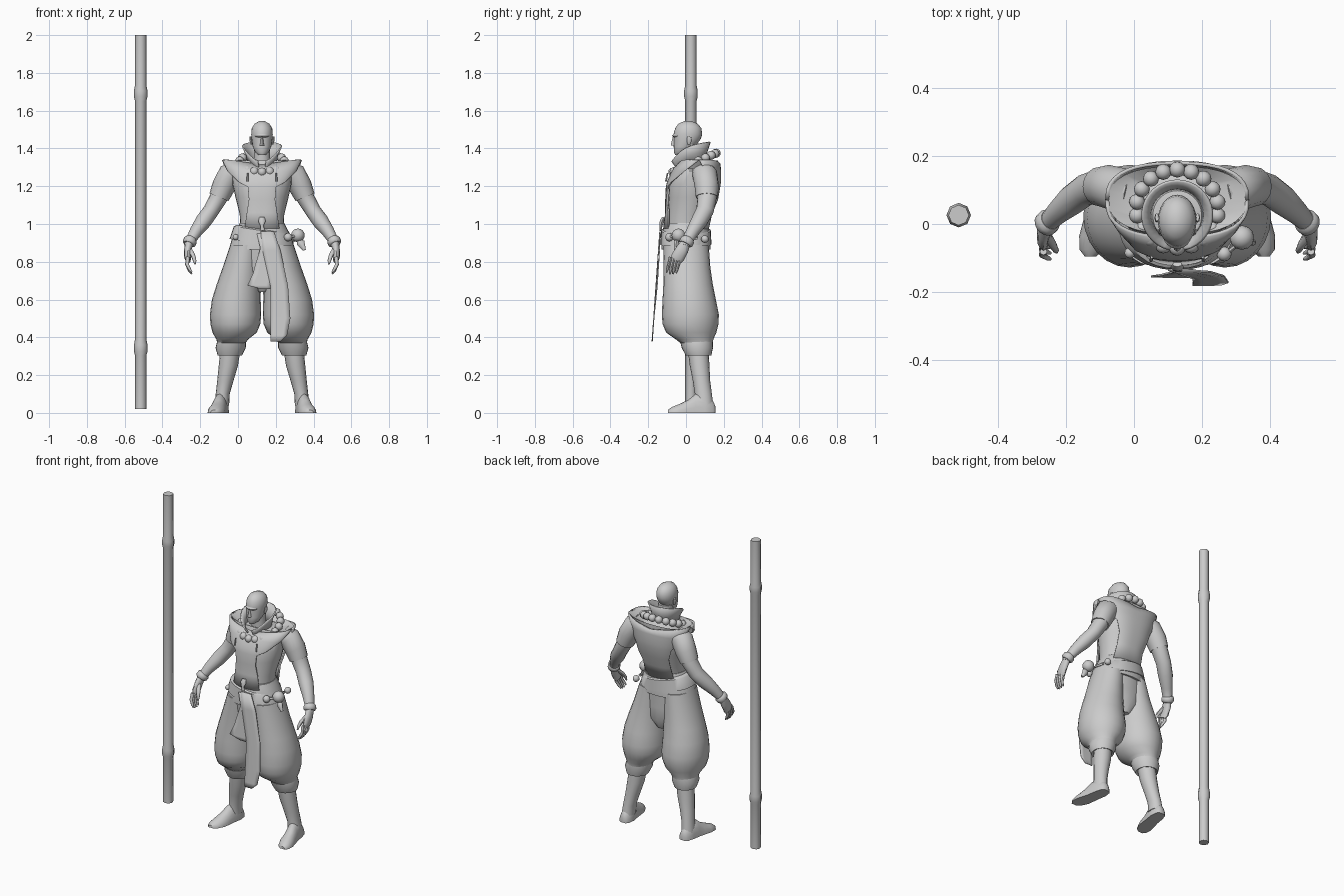
import bpy, bmesh, math
from mathutils import Vector

CX = 0.127  # figure stands beside the staff
grey = bpy.data.materials.new("stone_grey")
grey.diffuse_color = (0.6, 0.6, 0.6, 1)


def finish(name, bm, thick=0, angle=45):
    bmesh.ops.recalc_face_normals(bm, faces=bm.faces)
    me = bpy.data.meshes.new(name)
    bm.to_mesh(me)
    bm.free()
    ob = bpy.data.objects.new(name, me)
    bpy.context.collection.objects.link(ob)
    me.materials.append(grey)
    if thick:
        m = ob.modifiers.new("thickness", "SOLIDIFY")
        m.thickness, m.offset = thick, 0
    bpy.ops.object.select_all(action='DESELECT')
    ob.select_set(True)
    bpy.context.view_layer.objects.active = ob
    bpy.ops.object.shade_smooth_by_angle(angle=math.radians(angle))
    return ob


def skin(name, rows, closed=True, caps=True, thick=0, angle=45):
    """Bridge rows of points into a surface."""
    bm = bmesh.new()
    vs = [[bm.verts.new(p) for p in r] for r in rows]
    n = len(rows[0])
    for a, b in zip(vs, vs[1:]):
        for i in range(n if closed else n - 1):
            j = (i + 1) % n
            bm.faces.new((a[i], a[j], b[j], b[i]))
    if closed and caps:
        bm.faces.new(vs[0])
        bm.faces.new(vs[-1])
    return finish(name, bm, thick, angle)


def oval(cx, cy, z, rx, ry, n=24, p=2.0, tilt=0):
    pts = []
    for i in range(n):
        c, s = math.cos(2 * math.pi * i / n), math.sin(2 * math.pi * i / n)
        x = rx * math.copysign(abs(c) ** (2 / p), c)
        y = ry * math.copysign(abs(s) ** (2 / p), s)
        pts.append((cx + x, cy + y, z + tilt * x))
    return pts


def loft(name, rings, n=24, p=2.0, tilt=0, angle=45):
    """Rings are (dx, cy, z, rx, ry)."""
    return skin(name, [oval(CX + r[0], *r[1:], n, p, tilt) for r in rings], angle=angle)


def tube(name, pts, s=1, n=12):
    """Path of (dx, y, z, radius across, radius along y), mirrored by s."""
    P = [Vector((CX + s * q[0], q[1], q[2])) for q in pts]
    rows = []
    for i, q in enumerate(pts):
        t = (P[min(i + 1, len(P) - 1)] - P[max(i - 1, 0)]).normalized()
        u = Vector((0, 1, 0)).cross(t).normalized()
        v = t.cross(u)
        rows.append([P[i] + u * q[3] * math.cos(a) + v * q[4] * math.sin(a)
                     for a in (2 * math.pi * k / n for k in range(n))])
    return skin(name, rows)


def ball(name, x, y, z, r):
    bm = bmesh.new()
    bmesh.ops.create_uvsphere(bm, u_segments=12, v_segments=8, radius=r)
    bmesh.ops.translate(bm, verts=bm.verts, vec=(x, y, z))
    return finish(name, bm)


# Staff with two swollen joints
staff = [(0.02, .03), (.305, .03), (.325, .036), (.36, .036), (.39, .03), (1.65, .03),
         (1.675, .036), (1.705, .036), (1.735, .03), (2.0, .03)]
skin("staff", [oval(-.515, .026, z, r, r, 8) for z, r in staff], angle=50)

# Head, neck and face
loft("head", [(0, -.037, 1.365, .018, .02), (0, -.028, 1.38, .036, .036), (0, -.008, 1.41, .049, .057),
              (0, .007, 1.45, .055, .071), (0, .01, 1.475, .057, .076), (0, .012, 1.508, .054, .069),
              (0, .011, 1.532, .038, .05), (0, .01, 1.545, .013, .018)])
loft("neck", [(0, .04, 1.28, .055, .055), (0, .03, 1.35, .043, .045), (0, .025, 1.42, .043, .045)])
loft("nose", [(0, -.062, 1.415, .013, .019), (0, -.06, 1.425, .01, .019), (0, -.06, 1.46, .006, .01)], n=8)
loft("brow", [(0, -.03, 1.458, .038, .034), (0, -.032, 1.467, .042, .041), (0, -.03, 1.477, .036, .036)], n=16)
for s in (-1, 1):
    tube("ear", [(.054, .015, 1.422, .006, .007), (.06, .018, 1.445, .007, .014),
                 (.06, .02, 1.462, .005, .012)], s, 8)

# Torso beneath the vest
loft("torso", [(0, 0, .97, .113, .105), (0, .01, 1.05, .118, .108), (0, .03, 1.14, .14, .122),
               (0, .037, 1.21, .156, .126), (0, .05, 1.28, .16, .11), (0, .055, 1.32, .1, .07)], n=28)

# Sleeveless vest: front and back panels meeting at wide shoulder points
vest = [(.975, .0, .122, .116, .09, .1), (1.06, .015, .128, .12, .078, .095),
        (1.13, .03, .152, .135, .068, .105), (1.195, .037, .168, .139, .073, .125),
        (1.222, .042, .177, .138, .12, .15), (1.28, .055, .19, .126, .178, .185),
        (1.34, .07, .207, .108, .207, .207)]
for name, side in (("vest_front", -1), ("vest_back", 1)):
    rows = []
    for z, cy, rx, ry, wf, wb in vest:
        w = wf if side < 0 else wb
        row = []
        for k in range(21):
            x = w * math.sin(math.pi * (k / 20 - .5))
            y = cy + side * ry * max(0, 1 - abs(x / rx) ** 2.6) ** (1 / 2.6)
            row.append((CX + x, y, z - .03 * (1 - min(1, abs(x) / .18)) * (z > 1.3)))
        rows.append(row)
    skin(name, rows, closed=False, thick=.01)
loft("shoulder_yoke", [(0, .062, 1.29, .17, .108), (0, .07, 1.337, .203, .1), (0, .055, 1.312, .125, .088),
                       (0, .04, 1.33, .08, .07)], n=32, p=2.4)

# Flared collar, open in a V at the front
rows = [[], [], []]
for k in range(33):
    a = math.radians(-168 + 336 * k / 32)
    f = (1 - math.cos(a)) / 2
    top = 1.435 - .035 * f - .07 * f ** 4
    for row, r, dz in zip(rows, (.075, .082, .102), (-.12, -.06, 0)):
        row.append((CX + r * math.sin(a), .025 + r * 1.0 * math.cos(a), top + dz * (1 - .55 * f)))
skin("collar", rows, closed=False, thick=.008)

# Bead necklace, low in front and high behind
for k in range(18):
    a = 2 * math.pi * k / 18
    y = .045 - .115 * math.cos(a)
    ball("necklace_bead", CX + .12 * math.sin(a), y, 1.325 - .05 * math.cos(a), .0235)

# Waist wrap
loft("waist_sash", [(0, 0, .865, .175, .13), (0, 0, .93, .157, .13), (0, 0, .985, .128, .119),
                    (0, 0, 1.005, .118, .112)], n=32, p=2.2)
loft("sash_fold", [(0, 0, .895, .172, .135), (0, 0, .965, .149, .131), (0, 0, .975, .135, .118)],
     n=32, p=2.2, tilt=-.15)


# Hanging cloths, rows of (z, left x, right x)
def cloth(name, rows, off):
    pts = []
    for z, xl, xr in rows:
        y = -.135 - .04 * (.95 - z) / .57 - off
        pts.append([(xl + (xr - xl) * k / 4, y + .5 * max(0, xl + (xr - xl) * k / 4 - .2) * max(0, z - .5), z)
                    for k in range(5)])
    skin(name, pts, closed=False, thick=.006)


cloth("long_sash_tail", [(.96, .12, .19), (.86, .13, .225), (.67, .172, .265), (.5, .173, .277),
                         (.41, .172, .26), (.378, .172, .225)], .004)
cloth("short_sash_tail", [(.95, .1, .17), (.87, .118, .2), (.78, .09, .2), (.74, .08, .2),
                          (.675, .05, .18), (.655, .125, .175)], 0)

# Baggy trousers
loft("trouser_seat", [(0, .02, .64, .04, .07), (0, .012, .7, .13, .105), (0, .004, .78, .175, .112),
                      (0, 0, .88, .168, .12)])
for s in (-1, 1):
    loft("trouser_leg", [(s * c, y, z, rx, ry) for c, y, z, rx, ry in (
        (.085, 0, .89, .083, .12), (.105, .005, .77, .103, .124), (.123, .011, .68, .117, .131),
        (.136, .017, .6, .129, .141), (.14, .023, .52, .136, .151), (.141, .024, .47, .132, .148),
        (.145, .028, .425, .117, .133), (.157, .045, .39, .085, .1), (.162, .056, .37, .075, .086))])
    loft("trouser_cuff", [(s * c, y, z, rx, ry) for c, y, z, rx, ry in (
        (.161, .055, .38, .076, .087), (.166, .06, .345, .08, .083), (.17, .066, .305, .065, .068),
        (.17, .066, .312, .053, .055))])
    # Lower leg
    loft("lower_leg", [(s * c, y, z, rx, ry) for c, y, z, rx, ry in (
        (.168, .065, .33, .053, .055), (.178, .072, .25, .051, .052), (.194, .082, .17, .043, .046),
        (.208, .092, .1, .037, .045), (.213, .095, .04, .039, .05))], n=16)
    # Shoe, sections from heel to toe with a flat sole: (y, dx, half width, height)
    rows = []
    for y, dx, w, h in ((.157, .212, .016, .03), (.145, .213, .032, .06), (.1, .216, .041, .1),
                        (.05, .224, .041, .1), (.01, .232, .044, .068), (-.035, .241, .047, .047),
                        (-.075, .25, .037, .031), (-.095, .255, .017, .016)):
        rows.append([(CX + s * dx + w * math.cos(a), y, h * max(0, math.sin(a)))
                     for a in (math.pi * k / 10 for k in range(11))])
    skin("shoe", rows)

    # Arm, sleeve, bracelet
    tube("arm", [(.15, .1, 1.27, .06, .06), (.2, .11, 1.2, .054, .058), (.235, .11, 1.13, .046, .05),
                 (.27, .1, 1.07, .042, .047), (.31, .07, 1.015, .043, .044), (.35, .035, .96, .034, .035),
                 (.383, .002, .905, .025, .028), (.388, -.005, .885, .024, .028)], s, 16)
    tube("sleeve", [(.13, .09, 1.285, .05, .06), (.168, .1, 1.262, .066, .066), (.203, .11, 1.2, .062, .064),
                    (.228, .11, 1.142, .054, .058), (.222, .11, 1.155, .046, .05)], s, 16)
    tube("bracelet", [(.374, .012, .922, .028, .031), (.378, .008, .915, .036, .038),
                      (.386, 0, .899, .036, .038), (.389, -.004, .892, .028, .031)], s, 16)
    # Hand
    tube("palm", [(.386, -.002, .9, .022, .026), (.392, -.02, .865, .02, .034),
                  (.394, -.043, .825, .018, .036), (.39, -.052, .805, .013, .03)], s)
    for k in range(4):
        y = -.03 - .017 * k
        drop = (.005, 0, 0, .008)[k]
        tube("finger", [(.393, y, .825, .011, .01), (.397, y - .01, .785, .01, .009),
                        (.383, y - .018, .752 + drop, .008, .008),
                        (.372, y - .022, .736 + drop, .004, .004)], s, 8)
    tube("thumb", [(.385, -.03, .865, .014, .014), (.366, -.06, .835, .012, .012),
                   (.356, -.078, .805, .009, .009), (.354, -.083, .787, .004, .004)], s, 8)
    # Little cords on the chest
    tube("chest_cord", [(.075, -.098, 1.27, .004, .004), (.077, -.106, 1.225, .006, .006)], s, 6)

# Belt ornaments
for x, y, z, r in ((.317, -.04, .94, .036), (.265, -.088, .93, .022), (-.012, -.085, .93, .016),
                   (.285, .1, .92, .02)):
    ball("belt_bead", x, y, z, r)
tube("belt_tassel", [(.19, -.05, .92, .006, .006), (.205, -.05, .9, .022, .014),
                     (.225, -.055, .862, .008, .008)], 1, 8)
tube("bead_cord", [(.13, -.1, .935, .008, .008), (.17, -.065, .935, .008, .008),
                   (.16, .06, .925, .008, .008)], 1, 8)
tube("waist_knot", [(0, -.118, 1.035, .014, .008), (0, -.127, 1.015, .02, .012),
                    (0, -.133, .99, .008, .008), (.004, -.135, .965, .012, .006)], 1, 8)
